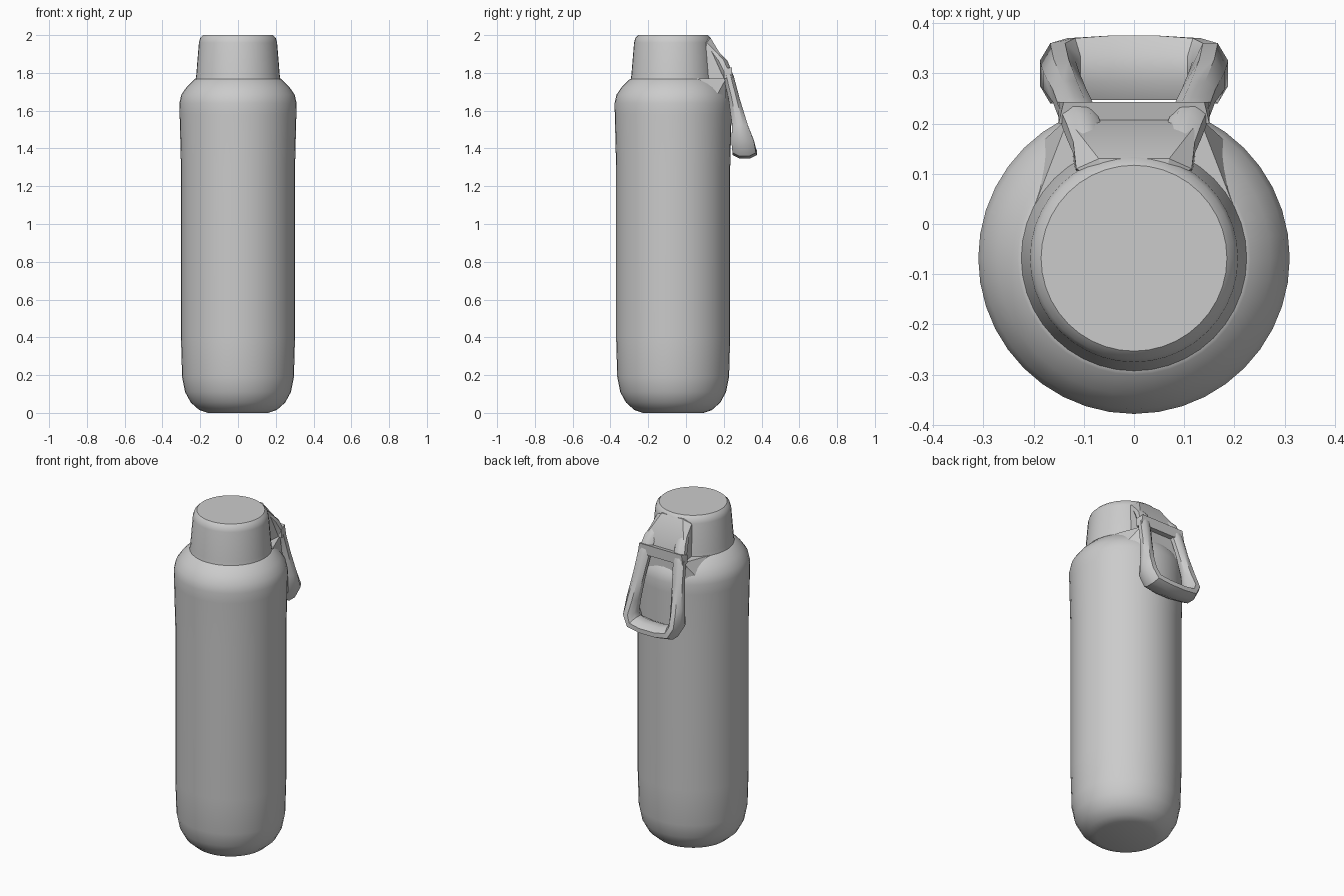
import bpy, bmesh, math
from mathutils import Vector

if "Cube" in bpy.data.objects:
    bpy.data.objects.remove(bpy.data.objects["Cube"])

AXIS_Y = -0.068

grey = bpy.data.materials.new("light grey")
grey.use_nodes = True
grey.diffuse_color = (0.6, 0.6, 0.6, 1)
grey.node_tree.nodes["Principled BSDF"].inputs["Base Color"].default_value = (0.6, 0.6, 0.6, 1)


def finish(name, bm, angle):
    bmesh.ops.recalc_face_normals(bm, faces=bm.faces)
    mesh = bpy.data.meshes.new(name)
    bm.to_mesh(mesh)
    bm.free()
    mesh.materials.append(grey)
    ob = bpy.data.objects.new(name, mesh)
    bpy.context.collection.objects.link(ob)
    bpy.ops.object.select_all(action="DESELECT")
    ob.select_set(True)
    bpy.context.view_layer.objects.active = ob
    bpy.ops.object.shade_smooth_by_angle(angle=math.radians(angle))
    return ob


def loft(bm, rings):
    loops = [[bm.verts.new(p) for p in ring] for ring in rings]
    for a, b in zip(loops, loops[1:]):
        for i in range(len(a)):
            j = (i + 1) % len(a)
            bm.faces.new((a[i], a[j], b[j], b[i]))
    bm.faces.new(loops[0])
    bm.faces.new(loops[-1])


def turned(name, profile, sides=40):
    bm = bmesh.new()
    angles = [math.tau * i / sides for i in range(sides)]
    loft(bm, [[(r * math.cos(a), AXIS_Y + r * math.sin(a), z) for a in angles]
              for r, z in profile])
    return finish(name, bm, 35)


def hull(name, half):
    bm = bmesh.new()
    for x, y, z in half:
        for s in (-1, 1):
            bm.verts.new((s * x, y, z))
    result = bmesh.ops.convex_hull(bm, input=bm.verts)
    loose = [v for v in bm.verts if not v.link_faces]
    bmesh.ops.delete(bm, geom=loose, context="VERTS")
    return finish(name, bm, 25)


# Bottle body and cap
turned("bottle_body", [(0.16, 0), (0.205, 0.015), (0.25, 0.055), (0.28, 0.11),
                       (0.296, 0.19), (0.302, 0.4), (0.302, 1.3), (0.309, 1.58),
                       (0.31, 1.64), (0.3, 1.685), (0.272, 1.725), (0.232, 1.765),
                       (0.222, 1.77)])
turned("cap", [(0.225, 1.765), (0.221, 1.79), (0.207, 1.96), (0.2, 1.985), (0.185, 2.0)])

# Raised shoulder wedge under the handle
hull("shoulder_ledge", [(0.13, 0.212, 1.77), (0.2, 0.03, 1.77), (0.1, 0, 1.77),
                        (0.12, 0.213, 1.6), (0.22, 0.13, 1.62), (0.1, 0, 1.6)])

# Mount sloping down from the back of the cap
hull("handle_mount", [(0.115, 0.08, 1.77), (0.115, 0.11, 1.96), (0.07, 0.13, 1.985),
                      (0.125, 0.2, 1.87), (0.02, 0.19, 1.88),
                      (0.13, 0.215, 1.77), (0.06, 0.08, 1.985)])

# Hinge bar across the top of the carry loop
hull("hinge_bar", [(0.15, 0.2, 1.77), (0.15, 0.243, 1.77), (0.15, 0.2, 1.82),
                   (0.14, 0.243, 1.83)])

# Carry loop: centre x, y, z, half width, half depth from top round to the bottom middle
side = [(0.085, 0.135, 1.92, 0.03, 0.025), (0.1, 0.185, 1.86, 0.035, 0.035),
        (0.115, 0.225, 1.78, 0.036, 0.028), (0.128, 0.255, 1.66, 0.034, 0.03),
        (0.145, 0.286, 1.52, 0.036, 0.042), (0.152, 0.3, 1.44, 0.036, 0.06),
        (0.125, 0.308, 1.39, 0.036, 0.062), (0.05, 0.311, 1.378, 0.032, 0.064)]
path = side + [(-p[0],) + p[1:] for p in reversed(side)]
rings = []
for i, (x, y, z, w, d) in enumerate(path):
    before, after = path[max(i - 1, 0)], path[min(i + 1, len(path) - 1)]
    across = Vector((after[2] - before[2], 0, before[0] - after[0])).normalized()
    centre = Vector((x, y, z))
    section = [(math.cos(math.tau * (k + 0.5) / 8) * 1.08,
                math.sin(math.tau * (k + 0.5) / 8) * 1.08) for k in range(8)]
    rings.append([centre + across * (w * u) + Vector((0, d * v, 0)) for u, v in section])
bm = bmesh.new()
loft(bm, rings)
finish("carry_loop", bm, 40)
